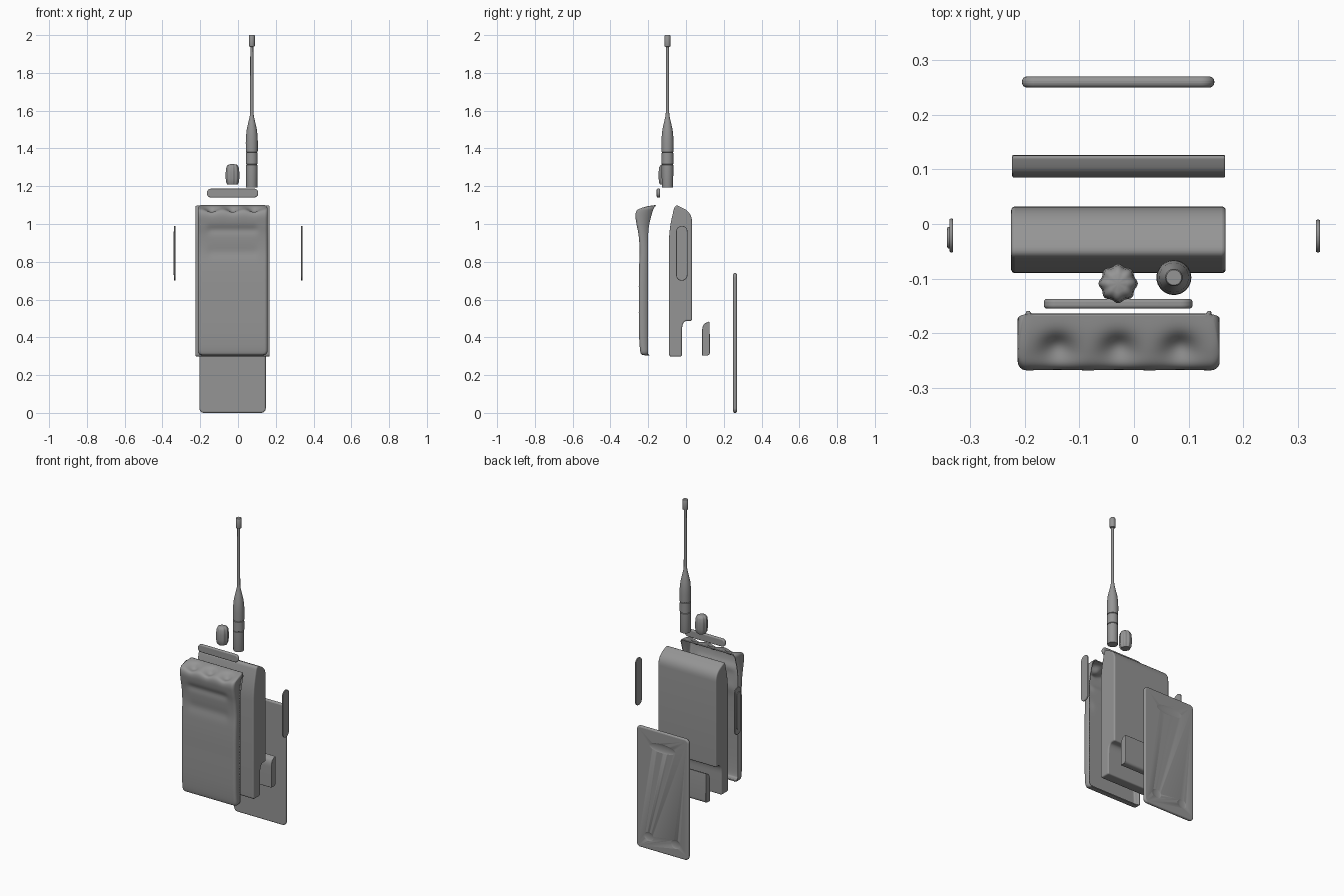
import bpy, bmesh, math
from mathutils import Vector

if "Cube" in bpy.data.objects:
    bpy.data.objects.remove(bpy.data.objects["Cube"], do_unlink=True)

grey = bpy.data.materials.new("mid_grey")
grey.use_nodes = True
grey.diffuse_color = (0.3, 0.3, 0.3, 1)
grey.node_tree.nodes["Principled BSDF"].inputs["Base Color"].default_value = (0.3, 0.3, 0.3, 1)


def finish(name, bm, angle=40, recalc=True):
    bmesh.ops.remove_doubles(bm, verts=bm.verts, dist=0.0002)
    if recalc:
        bmesh.ops.recalc_face_normals(bm, faces=bm.faces)
    mesh = bpy.data.meshes.new(name)
    bm.to_mesh(mesh)
    bm.free()
    mesh.materials.append(grey)
    ob = bpy.data.objects.new(name, mesh)
    bpy.context.collection.objects.link(ob)
    bpy.ops.object.select_all(action='DESELECT')
    ob.select_set(True)
    bpy.context.view_layer.objects.active = ob
    bpy.ops.object.shade_smooth_by_angle(angle=math.radians(angle))
    return ob


def fillet(corners, steps=7):
    """Closed outline from (a, b, radius) corners, each rounded."""
    out = []
    for i, (a, b, r) in enumerate(corners):
        p = Vector((a, b))
        if not r:
            out.append(p)
            continue
        ends = []
        for q in (corners[i - 1], corners[(i + 1) % len(corners)]):
            d = Vector(q[:2]) - p
            ends.append(p + d.normalized() * min(r, d.length * 0.499))
        for k in range(steps + 1):
            t = k / steps
            out.append(ends[0] * (1 - t) ** 2 + p * 2 * t * (1 - t) + ends[1] * t * t)
    return out


def slot(a0, a1, b0, b1, r):
    """Rectangle with true circular corners."""
    pts = []
    for n, (a, b) in enumerate(((a1 - r, b1 - r), (a0 + r, b1 - r), (a0 + r, b0 + r), (a1 - r, b0 + r))):
        for k in range(9):
            t = math.pi / 2 * (n + k / 8)
            pts.append(Vector((a + r * math.cos(t), b + r * math.sin(t))))
    return pts


def prism(name, outline, axis, lo, hi, bevel):
    """Extrude an outline along x or y and round its edges."""
    bm = bmesh.new()
    place = (lambda p, d: (d, p.x, p.y)) if axis == 'x' else (lambda p, d: (p.x, d, p.y))
    rings = [[bm.verts.new(place(p, d)) for p in outline] for d in (lo, hi)]
    n = len(outline)
    for i in range(n):
        j = (i + 1) % n
        bm.faces.new((rings[0][i], rings[0][j], rings[1][j], rings[1][i]))
    for ring in rings:
        bm.faces.new(ring)
    ob = finish(name, bm)
    mod = ob.modifiers.new("round_edges", 'BEVEL')
    mod.width, mod.segments, mod.limit_method = bevel, 4, 'ANGLE'
    mod.angle_limit = math.radians(45)
    return ob


def lathe(name, cx, cy, profile, seg=32, lobes=0, depth=0):
    bm = bmesh.new()
    rings = []
    for r, z in profile:
        ring = []
        for k in range(seg):
            t = 2 * math.pi * k / seg
            q = r * (1 + depth * math.cos(lobes * t))
            ring.append(bm.verts.new((cx + q * math.cos(t), cy + q * math.sin(t), z)))
        rings.append(ring)
    for lower, upper in zip(rings, rings[1:]):
        for k in range(seg):
            j = (k + 1) % seg
            bm.faces.new((lower[k], lower[j], upper[j], upper[k]))
    return finish(name, bm)


def smooth_path(pts, steps=6):
    """Catmull-Rom curve through points."""
    v = [Vector(p) for p in pts]
    v = [v[0]] + v + [v[-1]]
    out = []
    for a, b, c, d in zip(v, v[1:], v[2:], v[3:]):
        for k in range(steps):
            t = k / steps
            out.append(0.5 * (2 * b + (c - a) * t + (2 * a - 5 * b + 4 * c - d) * t * t
                              + (3 * b - a - 3 * c + d) * t ** 3))
    return out + [v[-1]]


def bell(v, width):
    return math.exp(-(v / width) ** 2)


# Front cover: thin shell, open at the back, with three scoops and two hollows
def front_cover():
    mid, half, base, top, corner = -0.028, 0.185, 0.305, 1.1, 0.025
    path = smooth_path([(-0.2, base), (-0.23, 0.307), (-0.242, 0.325), (-0.248, 0.4), (-0.25, 0.5),
                        (-0.25, 0.6), (-0.25, 0.7), (-0.248, 0.78), (-0.245, 0.86), (-0.251, 0.94),
                        (-0.262, 1.0), (-0.268, 1.045), (-0.26, 1.072), (-0.235, 1.086),
                        (-0.2, 1.095), (-0.165, top)])
    edge = 0.016
    cols = [-half + edge * (1 - math.cos(k * math.pi / 12)) for k in range(6)]
    cols += [(-half + edge) * (1 - k / 24) for k in range(25)]
    cols += [-c for c in reversed(cols[:-1])]
    bm = bmesh.new()
    grid = []
    for n, c in enumerate([cols[0]] + cols + [cols[-1]]):
        wall = n in (0, len(cols) + 1)
        column = []
        for y, z in path:
            back = -0.2 + 0.035 * max(0, (z - 0.95) / 0.15) ** 1.6
            near = max(0, corner - min(z - base, top - z))
            x = mid + c * (1 - (corner - math.sqrt(corner ** 2 - min(near, corner) ** 2)) * 0.8 / half)
            inset = max(0, edge - (half - abs(c)))
            y = min(back, y + edge - math.sqrt(max(0, edge ** 2 - inset ** 2)))
            if wall:
                y = back
            else:
                scoop = sum(bell(x - s, 0.032) for s in (-0.14, -0.028, 0.084))
                scoop *= bell(y + 0.235, 0.03) * bell(z - 1.085, 0.04) * 0.022
                span = 1 / (1 + math.exp((abs(c) - 0.13) / 0.008))
                y += scoop * 0.5 + span * (0.007 * bell(z - 0.97, 0.022) + 0.004 * bell(z - 0.85, 0.03))
                z -= scoop
            column.append(bm.verts.new((x, y, z)))
        grid.append(column)
    for a, b in zip(grid, grid[1:]):
        for i in range(len(path) - 1):
            bm.faces.new((a[i], b[i], b[i + 1], a[i + 1]))
    ob = finish("front_cover", bm, 50, recalc=False)
    mod = ob.modifiers.new("thickness", 'SOLIDIFY')
    mod.thickness, mod.offset = 0.006, -1


front_cover()

# Main body with stepped lower back
prism("main_body", fillet([(-0.09, 0.298, 0.015), (-0.022, 0.298, 0.01), (-0.022, 0.487, 0.06),
                           (0.032, 0.487, 0.01), (0.032, 1.06, 0.05), (-0.058, 1.105, 0.025),
                           (-0.09, 0.97, 0.07)]), 'x', -0.225, 0.168, 0.012)

# Lower rear block that fills the step
prism("rear_block", fillet([(0.085, 0.303, 0), (0.085, 0.468, 0.04), (0.125, 0.485, 0.008),
                            (0.127, 0.303, 0.02)]), 'x', -0.223, 0.167, 0.009)

# Side covers and button pad
prism("left_side_cover", slot(-0.052, 0.008, 0.7, 0.99, 0.0295), 'x', 0.333, 0.341, 0.003)
prism("right_side_cover", slot(-0.052, 0.01, 0.7, 0.99, 0.0295), 'x', -0.338, -0.331, 0.003)
prism("right_button_pad", slot(-0.045, -0.005, 0.73, 0.96, 0.0195), 'x', -0.342, -0.336, 0.003)

# Top strip
prism("top_strip", slot(-0.165, 0.107, 1.14, 1.187, 0.022), 'y', -0.155, -0.137, 0.006)

# Back plate with shallow dents
plate = prism("back_plate", slot(-0.205, 0.147, 0, 0.74, 0.025), 'y', 0.25, 0.27, 0.0085)
for n, (x, z, w, h) in enumerate(((-0.029, 0.64, 0.1, 0.03), (-0.12, 0.08, 0.035, 0.03), (0.062, 0.08, 0.035, 0.03))):
    bm = bmesh.new()
    bmesh.ops.create_uvsphere(bm, u_segments=32, v_segments=16, radius=1)
    bmesh.ops.scale(bm, vec=(w, 0.008, h), verts=bm.verts)
    bmesh.ops.translate(bm, vec=(x, 0.2735, z), verts=bm.verts)
    cutter = finish("dent_cutter_%d" % n, bm)
    cutter.hide_render = True
    cutter.hide_viewport = True
    mod = plate.modifiers.new("dent", 'BOOLEAN')
    mod.operation, mod.object = 'DIFFERENCE', cutter

# Fluted knob
lathe("control_knob", -0.029, -0.109, [(0, 1.208), (0.026, 1.208), (0.031, 1.218), (0.034, 1.24),
      (0.034, 1.275), (0.031, 1.3), (0.025, 1.312), (0.016, 1.316), (0, 1.317)], 64, 8, 0.06)

# Antenna with two grooves, taper, rod and tip
antenna = [(0, 1.192), (0.029, 1.192), (0.03, 1.196)]
for z in (1.315, 1.378):
    antenna += [(0.031, z - 0.003), (0.028, z - 0.001), (0.028, z + 0.001), (0.0315, z + 0.003)]
antenna += [(0.032, 1.43), (0.031, 1.46), (0.027, 1.5), (0.018, 1.54), (0.011, 1.57), (0.009, 1.59),
            (0.008, 1.938), (0.015, 1.94), (0.016, 1.943), (0.016, 1.997), (0.014, 2.0), (0, 2.0)]
lathe("antenna", 0.073, -0.098, antenna)
